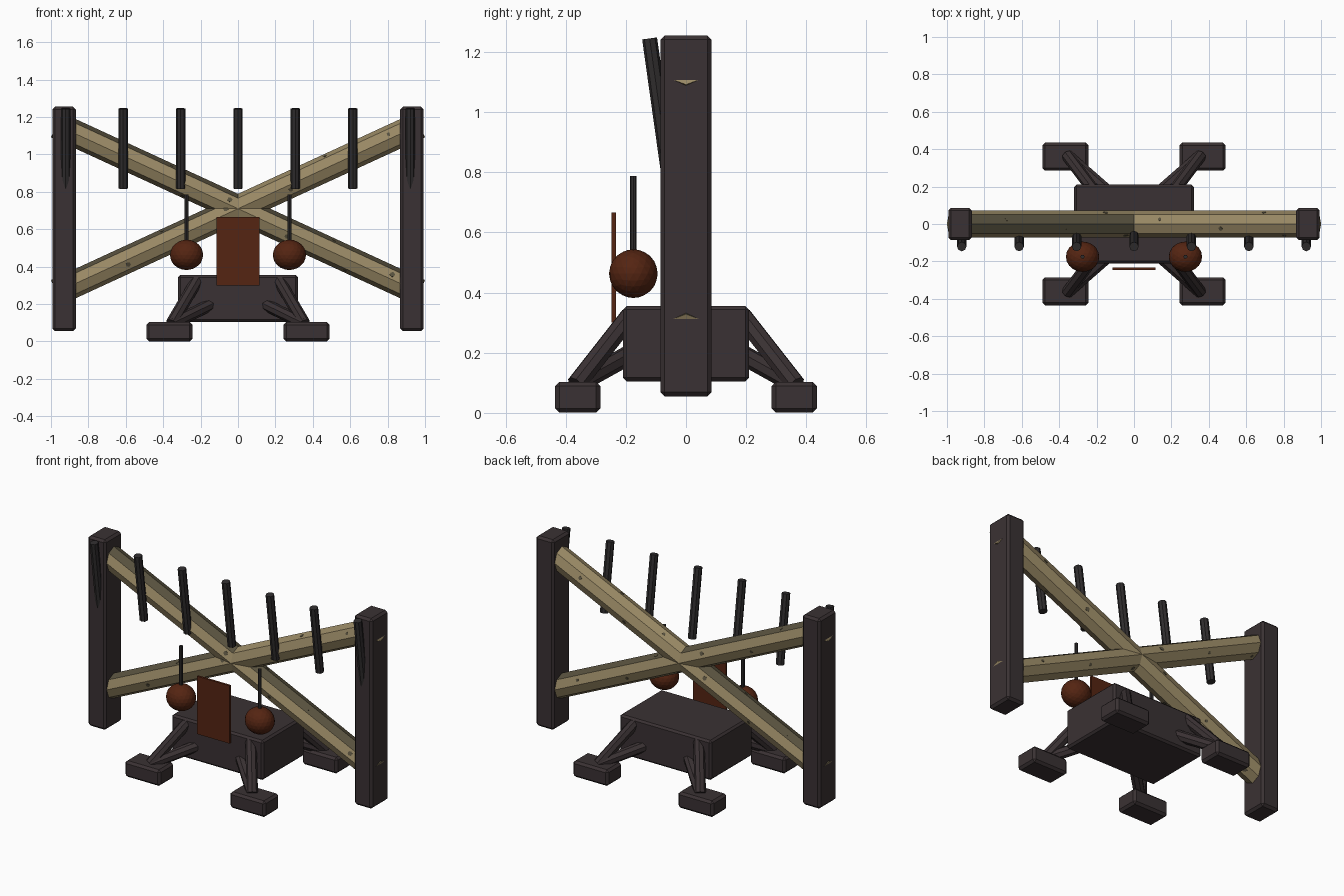
import bpy, bmesh, math, random
from mathutils import Vector, Matrix

if "Cube" in bpy.data.objects:
    bpy.data.objects.remove(bpy.data.objects["Cube"])

random.seed(4)


def material(name, rgb):
    m = bpy.data.materials.new(name)
    m.diffuse_color = (*rgb, 1)
    m.use_nodes = True
    m.node_tree.nodes["Principled BSDF"].inputs["Base Color"].default_value = m.diffuse_color
    return m


DARK = material("dark painted wood", (0.042, 0.031, 0.033))
BLACK = material("charcoal wood", (0.029, 0.026, 0.027))
TAN = material("pale timber", (0.32, 0.25, 0.13))
WORN = material("weathered timber", (0.10, 0.085, 0.05))
RUST = material("rust brown", (0.09, 0.018, 0.006))


def finish(bm, name, *mats):
    bmesh.ops.recalc_face_normals(bm, faces=bm.faces)
    me = bpy.data.meshes.new(name)
    bm.to_mesh(me)
    bm.free()
    for m in mats:
        me.materials.append(m)
    ob = bpy.data.objects.new(name, me)
    bpy.context.collection.objects.link(ob)
    return ob


def box(name, center, size, mat, bevel=0.0):
    bm = bmesh.new()
    bmesh.ops.create_cube(bm, size=1, matrix=Matrix.Translation(center) @ Matrix.Diagonal((*size, 1)))
    if bevel:
        bmesh.ops.bevel(bm, geom=bm.edges[:], offset=bevel, segments=1, affect='EDGES')
    return finish(bm, name, mat)


def frame(p, q):
    """Matrix with its z axis from p to q and its origin halfway."""
    p, q = Vector(p), Vector(q)
    z = (q - p).normalized()
    y = (Vector((0, 1, 0)) - z * z.y).normalized()
    x = y.cross(z)
    m = Matrix((x, y, z)).transposed().to_4x4()
    m.translation = (p + q) / 2
    return m, (q - p).length


def rod(name, p, q, r, mat, sides=8):
    m, length = frame(p, q)
    bm = bmesh.new()
    bmesh.ops.create_cone(bm, cap_ends=True, segments=sides, radius1=r, radius2=r, depth=length, matrix=m)
    return finish(bm, name, mat)


def beam(name, p, q, r, worn_both_halves):
    """Octagonal timber in two halves, with weathered top facets and small knots."""
    m, length = frame(p, q)
    bm = bmesh.new()
    rings = []
    for t in (-0.5, 0, 0.5):
        rings.append([bm.verts.new((r * math.cos(k * math.pi / 4), r * math.sin(k * math.pi / 4), t * length))
                      for k in range(8)])
    for a, b in zip(rings, rings[1:]):
        for k in range(8):
            bm.faces.new((a[k], a[(k + 1) % 8], b[(k + 1) % 8], b[k]))
    bm.faces.new(rings[0])
    bm.faces.new(rings[2])
    bm.transform(m)
    bmesh.ops.recalc_face_normals(bm, faces=bm.faces)
    for f in bm.faces:
        if f.normal.z > 0.75 and (worn_both_halves or f.calc_center_median().x < 0):
            f.material_index = 1
    # knots: thin six-sided plates resting on the facets
    for i in range(16):
        turn = Matrix.Rotation(math.pi / 8 + (i * 3 % 8) * math.pi / 4, 4, 'Z')
        along = (-0.42 + 0.84 * i / 15) * length
        place = m @ turn @ Matrix.Translation((r * math.cos(math.pi / 8), 0, along))
        place = place @ Matrix.Rotation(math.pi / 2, 4, 'Y')
        s = random.uniform(0.009, 0.015)
        new = bmesh.ops.create_cone(bm, cap_ends=True, segments=6, radius1=s, radius2=s, depth=0.004, matrix=place)
        for v in new["verts"]:
            for f in v.link_faces:
                f.material_index = 1
    return finish(bm, name, TAN, WORN)


# crossed timbers
END_X, RISE, MID = 0.97, 0.447, 0.71
beam("falling_beam", (-END_X, 0, MID + RISE), (END_X, 0, MID - RISE), 0.072, True)
beam("rising_beam", (-END_X, 0, MID - RISE), (END_X, 0, MID + RISE), 0.072, False)

# base block and hanging front plate
box("base_block", (0, 0, 0.23), (0.64, 0.42, 0.25), DARK, 0.012)
box("front_plate", (0, -0.24, 0.483), (0.23, 0.014, 0.365), RUST)

for sx, side in ((-1, "left"), (1, "right")):
    # end posts
    box(f"{side}_post", (sx * 0.93, 0, 0.655), (0.126, 0.17, 1.2), DARK, 0.014)

    # hanging balls and their cords
    bm = bmesh.new()
    bmesh.ops.create_icosphere(bm, subdivisions=3, radius=1,
                               matrix=Matrix.Translation((sx * 0.275, -0.175, 0.463)) @ Matrix.Diagonal((0.089, 0.081, 0.081, 1)))
    finish(bm, f"{side}_ball", RUST)
    rod(f"{side}_cord", (sx * 0.275, -0.175, 0.47), (sx * 0.275, -0.175, 0.787), 0.011, BLACK)

    # feet with two struts each
    for sy, end in ((-1, "front"), (1, "back")):
        tag = f"{end}_{side}"
        box(f"{tag}_foot", (sx * 0.367, sy * 0.36, 0.052), (0.246, 0.15, 0.102), DARK, 0.014)
        foot = (sx * 0.355, sy * 0.365, 0.095)
        rod(f"{tag}_upper_strut", foot, (sx * 0.22, sy * 0.185, 0.325), 0.033, DARK)
        rod(f"{tag}_lower_strut", foot, (sx * 0.15, sy * 0.185, 0.195), 0.033, DARK)

# row of leaning pegs
for i in range(7):
    x = (i - 3) * 0.307
    rod(f"peg_{i + 1}", (x, -0.061, 0.818), (x, -0.121, 1.245), 0.025, BLACK)
